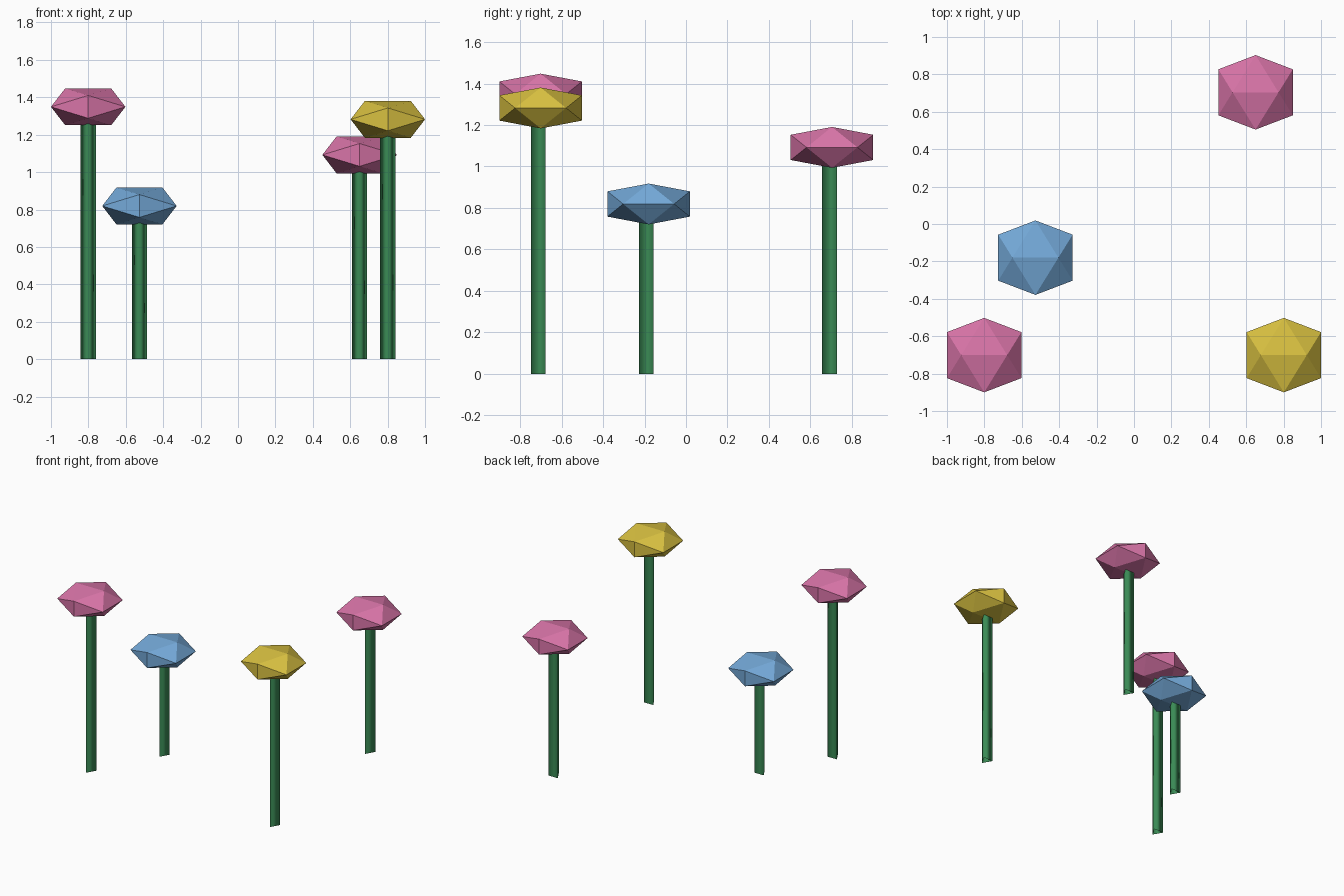
import bpy, bmesh, math
from mathutils import Matrix

if "Cube" in bpy.data.objects:
    bpy.data.objects.remove(bpy.data.objects["Cube"])


def material(name, rgb):
    mat = bpy.data.materials.new(name)
    mat.diffuse_color = (*rgb, 1.0)
    mat.use_nodes = True
    mat.node_tree.nodes["Principled BSDF"].inputs["Base Color"].default_value = mat.diffuse_color
    return mat


PINK = material("pink", (0.69, 0.175, 0.39))
BLUE = material("blue", (0.174, 0.397, 0.69))
YELLOW = material("yellow", (0.69, 0.53, 0.052))
GREEN = material("green", (0.042, 0.254, 0.09))

HEAD_RADIUS = 0.199     # half width of a flower head
STEM_RADIUS = 0.047


def add_object(name, bm, mat, location, smooth=False):
    bmesh.ops.recalc_face_normals(bm, faces=bm.faces)
    for face in bm.faces:
        face.smooth = smooth
    mesh = bpy.data.meshes.new(name)
    bm.to_mesh(mesh)
    bm.free()
    mesh.materials.append(mat)
    obj = bpy.data.objects.new(name, mesh)
    obj.location = location
    bpy.context.collection.objects.link(obj)


def flower_head(name, mat, location):
    # Icosahedron from three crossed golden rectangles, squashed to half height
    bm = bmesh.new()
    a = HEAD_RADIUS
    b = a * (math.sqrt(5) - 1) / 2
    for s in (-1, 1):
        for t in (-1, 1):
            for co in ((s * b, 0, t * a), (s * a, t * b, 0), (0, s * a, t * b)):
                bm.verts.new(co)
    bmesh.ops.convex_hull(bm, input=bm.verts[:])
    bmesh.ops.scale(bm, vec=(1, 1, 0.495), verts=bm.verts)
    add_object(name, bm, mat, location)


def stem(name, height, location):
    # Open three-sided tube with one corner toward the front
    bm = bmesh.new()
    bmesh.ops.create_cone(bm, cap_ends=False, segments=3, radius1=STEM_RADIUS,
                          radius2=STEM_RADIUS, depth=height)
    front = min(bm.verts, key=lambda v: v.co.z).co
    turn = -math.pi / 2 - math.atan2(front.y, front.x)
    bmesh.ops.transform(bm, verts=bm.verts,
                        matrix=Matrix.Translation((0, 0, height / 2)) @ Matrix.Rotation(turn, 4, 'Z'))
    add_object(name, bm, GREEN, location, smooth=True)


# Flowers: name, colour, x, y, height of the head centre
for label, mat, x, y, z in (
    ("left_pink", PINK, -0.801, -0.701, 1.349),
    ("blue", BLUE, -0.527, -0.18, 0.819),
    ("yellow", YELLOW, 0.801, -0.701, 1.282),
    ("back_pink", PINK, 0.65, 0.704, 1.092),
):
    stem(label + "_stem", z, (x, y, 0))
    flower_head(label + "_flower_head", mat, (x, y, z))
